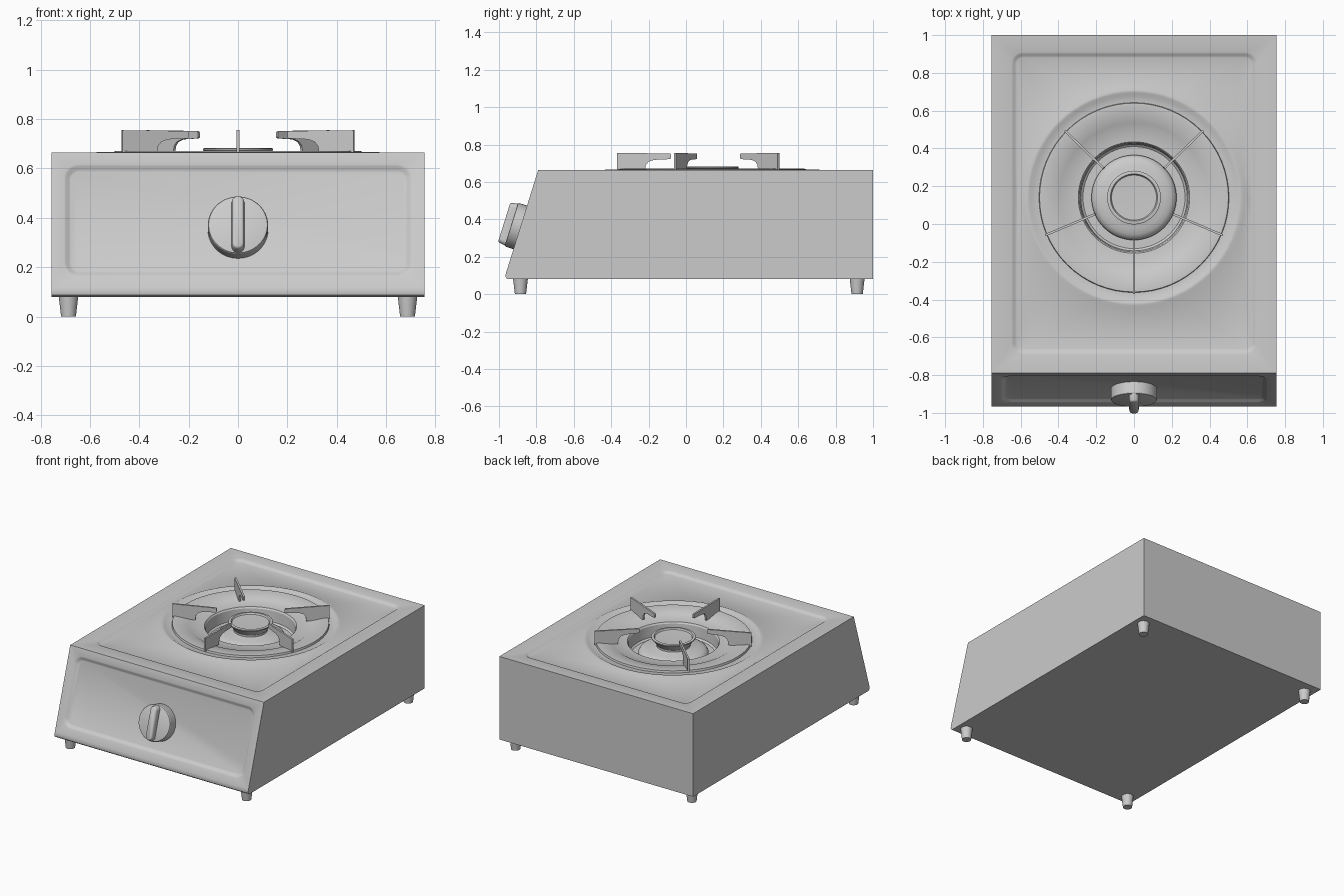
import bpy, bmesh, math
from mathutils import Matrix, Vector

if "Cube" in bpy.data.objects:
    bpy.data.objects.remove(bpy.data.objects["Cube"])


def finish(name, bm, angle=30):
    bmesh.ops.remove_doubles(bm, verts=bm.verts, dist=1e-5)
    me = bpy.data.meshes.new(name)
    bm.to_mesh(me)
    bm.free()
    ob = bpy.data.objects.new(name, me)
    bpy.context.scene.collection.objects.link(ob)
    bpy.ops.object.select_all(action='DESELECT')
    ob.select_set(True)
    bpy.context.view_layer.objects.active = ob
    bpy.ops.object.shade_smooth_by_angle(angle=math.radians(angle))
    return ob


def rrect(hx, hy, r, z, cy=0.0):
    """Rounded rectangle loop of 64 points, counter-clockwise."""
    corners = [(hx - r, hy - r), (r - hx, hy - r), (r - hx, r - hy), (hx - r, r - hy)]
    arcs = [[Vector((cx + r * math.cos(math.pi / 2 * (k + i / 8)),
                     cy + c + r * math.sin(math.pi / 2 * (k + i / 8)), z))
             for i in range(9)] for k, (cx, c) in enumerate(corners)]
    out = []
    for k in range(4):
        out += arcs[k]
        a, b = arcs[k][-1], arcs[(k + 1) % 4][0]
        out += [a.lerp(b, j / 8) for j in range(1, 8)]
    return out


def ring(r, z, cy=0.0):
    """Circle loop whose points line up with rrect."""
    return [Vector((r * math.cos(math.pi / 32 * (i + 4)),
                    cy + r * math.sin(math.pi / 32 * (i + 4)), z)) for i in range(64)]


def loft(bm, loops, mat=Matrix(), cap=True):
    rows = [[bm.verts.new(mat @ p) for p in lp] for lp in loops]
    for a, b in zip(rows, rows[1:]):
        for i in range(64):
            j = (i + 1) % 64
            bm.faces.new((a[i], a[j], b[j], b[i]))
    if cap:
        bm.faces.new(rows[-1])


W, TOP = 0.755, 0.665
BY = 0.14                      # burner centre in y

# Casing: side profile from the top front edge round to the back
prof = [(-0.79, TOP), (-0.962, 0.115), (-0.966, 0.10), (-0.963, 0.088), (-0.953, 0.08),
        (1.0, 0.08), (1.0, TOP)]
bm = bmesh.new()
for (y0, z0), (y1, z1) in list(zip(prof, prof[1:]))[1:]:
    bm.faces.new([bm.verts.new(p) for p in
                  ((-W, y0, z0), (-W, y1, z1), (W, y1, z1), (W, y0, z0))])
bm.faces.new([bm.verts.new((W, y, z)) for y, z in prof])
bm.faces.new([bm.verts.new((-W, y, z)) for y, z in reversed(prof)])
finish("casing", bm)

# Top panel: pressed rectangle, round ridge and burner well
bm = bmesh.new()
loops = [rrect(W, 0.895, 0, TOP, 0.105)]
loops += [rrect(0.65 - i, 0.80 - i, 0.06 - i, TOP - d, 0.11)
          for i, d in ((0, 0), (0.01, 0.003), (0.02, 0.011), (0.03, 0.014))]
loops += [ring(r, z, BY) for r, z in (
    (0.585, 0.660), (0.57, 0.667), (0.555, 0.666), (0.54, 0.657), (0.503, 0.656),
    (0.50, 0.670), (0.485, 0.671), (0.395, 0.657), (0.385, 0.651),
    (0.295, 0.645), (0.288, 0.635), (0.282, 0.56), (0.27, 0.55), (0.2, 0.55))]
loft(bm, loops)
finish("top_panel", bm)

# Sloped front panel with pressed recess
a, b = Vector((0, *prof[1])), Vector((0, *prof[0]))
v = (b - a).normalized()
u = Vector((1, 0, 0))
n = u.cross(v)
half = (b - a).length / 2


def slope_frame(o):
    return Matrix.Translation(o) @ Matrix((u, v, n)).transposed().to_4x4()


bm = bmesh.new()
loops = [rrect(W, half, 0, 0)]
loops += [rrect(0.705 - i, 0.238 - i, 0.06 - i, -d)
          for i, d in ((0, 0), (0.008, 0.003), (0.02, 0.013), (0.028, 0.016))]
loft(bm, loops, slope_frame((a + b) / 2))
finish("front_panel", bm)

# Control knob: disc and grip bar
kz = 0.357
ko = a.lerp(b, (kz - a.z) / (b.z - a.z))
bm = bmesh.new()
loft(bm, [ring(r, z) for r, z in ((0.122, -0.018), (0.122, 0.043), (0.119, 0.048),
                                  (0.114, 0.05))], slope_frame(ko))
finish("knob_disc", bm)
bm = bmesh.new()
loft(bm, [rrect(x, y, x - 0.001, z) for x, y, z in (
    (0.026, 0.118, 0.045), (0.025, 0.112, 0.078), (0.022, 0.109, 0.086),
    (0.016, 0.103, 0.09))], slope_frame(ko))
finish("knob_grip", bm, 40)

# Burner: domed base, narrow neck and dished cap
bm = bmesh.new()
loft(bm, [ring(r, z, BY) for r, z in (
    (0.225, 0.545), (0.225, 0.57), (0.215, 0.588), (0.195, 0.60), (0.165, 0.607),
    (0.13, 0.612), (0.108, 0.618), (0.108, 0.63), (0.13, 0.662), (0.142, 0.674),
    (0.142, 0.68), (0.135, 0.683), (0.125, 0.682), (0.119, 0.672), (0.06, 0.67))])
finish("burner", bm)

# Pan support arms: thin stepped plates around the burner
arm = [(0.51, 0.66), (0.51, 0.755), (0.225, 0.752), (0.22, 0.745), (0.22, 0.728),
       (0.225, 0.722), (0.31, 0.718), (0.34, 0.708), (0.355, 0.69), (0.36, 0.655)]
for k, deg in enumerate((-90, -23, 44, 136, 203)):
    bm = bmesh.new()
    f = bm.faces.new([bm.verts.new((r, -0.006, z)) for r, z in arm])
    ext = bmesh.ops.extrude_face_region(bm, geom=[f])
    bmesh.ops.translate(bm, vec=(0, 0.012, 0),
                        verts=[g for g in ext["geom"] if isinstance(g, bmesh.types.BMVert)])
    bmesh.ops.recalc_face_normals(bm, faces=bm.faces)
    bm.transform(Matrix.Translation((0, BY, 0)) @ Matrix.Rotation(math.radians(deg), 4, 'Z'))
    finish(f"pan_support_{k + 1}", bm)

# Tapered feet
for sx, side in ((-1, "left"), (1, "right")):
    for y, end in ((-0.885, "front"), (0.915, "back")):
        bm = bmesh.new()
        bmesh.ops.create_cone(bm, cap_ends=True, segments=24, radius1=0.030,
                              radius2=0.040, depth=0.085,
                              matrix=Matrix.Translation((sx * 0.687, y, 0.0425)))
        finish(f"{end}_{side}_foot", bm)
